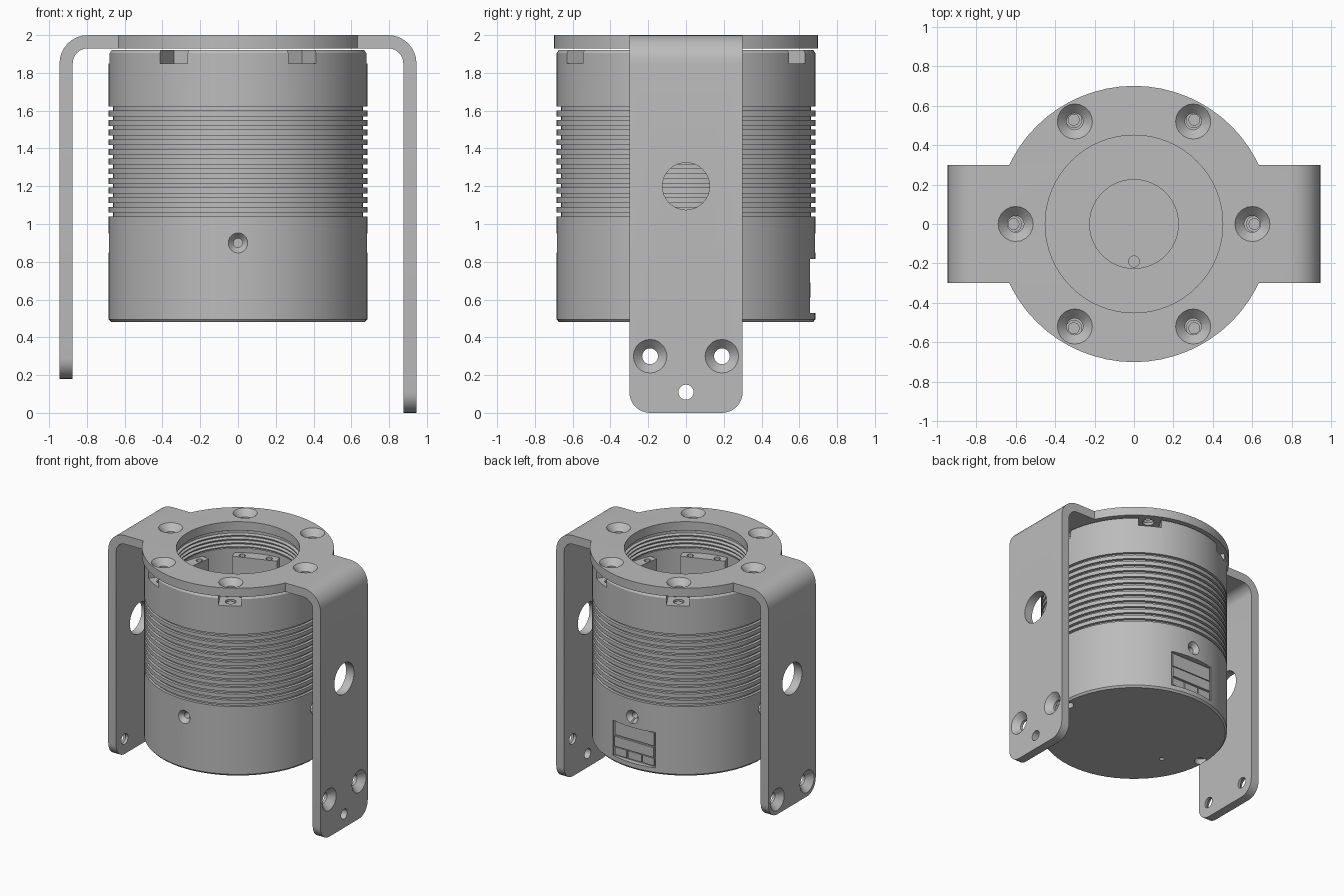
import bpy, bmesh
from math import pi, sin, cos, radians
from mathutils import Matrix, Vector

cube = bpy.data.objects.get("Cube")
if cube:
    bpy.data.objects.remove(cube, do_unlink=True)

metal = bpy.data.materials.new("plain grey metal")
metal.use_nodes = True
GREY = (0.5, 0.5, 0.5, 1)
metal.diffuse_color = GREY
metal.node_tree.nodes["Principled BSDF"].inputs["Base Color"].default_value = GREY


def make(name, bm):
    bmesh.ops.recalc_face_normals(bm, faces=bm.faces)
    mesh = bpy.data.meshes.new(name)
    bm.to_mesh(mesh)
    bm.free()
    ob = bpy.data.objects.new(name, mesh)
    bpy.context.collection.objects.link(ob)
    mesh.materials.append(metal)
    return ob


def lathe(name, profile, steps=64):
    bm = bmesh.new()
    verts = [bm.verts.new((r, 0, z)) for r, z in profile]
    edges = [bm.edges.new(p) for p in zip(verts, verts[1:])]
    bmesh.ops.spin(bm, geom=verts + edges, axis=(0, 0, 1), cent=(0, 0, 0),
                   angle=2 * pi, steps=steps)
    bmesh.ops.remove_doubles(bm, verts=bm.verts, dist=1e-4)
    return make(name, bm)


def add_box(bm, lo, hi, angle=0):
    lo, hi = Vector(lo), Vector(hi)
    size = Matrix.Diagonal((*(hi - lo), 1))
    bmesh.ops.create_cube(bm, size=1, matrix=Matrix.Rotation(angle, 4, 'Z')
                          @ Matrix.Translation((lo + hi) / 2) @ size)


def add_cone(bm, start, direction, r1, r2, depth, sides=20):
    d = Vector(direction).normalized()
    turn = d.to_track_quat('Z', 'Y').to_matrix().to_4x4()
    bmesh.ops.create_cone(bm, cap_ends=True, segments=sides, radius1=r1, radius2=r2,
                          depth=depth, matrix=Matrix.Translation(Vector(start) + d * depth / 2) @ turn)


def boolean(target, bm, operation='DIFFERENCE'):
    tool = make("cutter", bm)
    tool.hide_render = True
    mod = target.modifiers.new("cut", 'BOOLEAN')
    mod.object, mod.operation, mod.solver = tool, operation, 'EXACT'
    mod.use_self = True
    bpy.context.view_layer.objects.active = target
    bpy.ops.object.modifier_apply(modifier=mod.name)
    bpy.data.objects.remove(tool, do_unlink=True)


def smooth(ob):
    bpy.ops.object.select_all(action='DESELECT')
    ob.select_set(True)
    bpy.context.view_layer.objects.active = ob
    bpy.ops.object.shade_smooth_by_angle(angle=radians(30))


def polar(r, a, z):
    return (r * cos(a), r * sin(a), z)


SIXTHS = [k * pi / 3 for k in range(6)]
QUARTERS = [k * pi / 2 for k in range(4)]

# Finned hollow housing
R = 0.685
outer = [(0, 0.48), (0.672, 0.48), (R, 0.495)]
for k in range(12):
    z = 1.04 + k * 0.051
    outer += [(R, z), (R - 0.022, z), (R - 0.022, z + 0.02), (R, z + 0.02)]
inner = [(R, 1.905), (0.675, 1.92), (0.47, 1.92)]
for k in range(4):
    z = 1.9 - k * 0.03
    inner += [(0.47, z), (0.45, z - 0.008), (0.45, z - 0.016), (0.47, z - 0.024)]
inner += [(0.46, 1.78), (0.56, 1.77), (0.56, 0.66), (0.225, 0.66), (0.225, 0.62), (0, 0.62)]
housing = lathe("housing", outer + inner)

# Rim notches with screw holes
bm = bmesh.new()
for a in SIXTHS:
    add_box(bm, (0.53, -0.085, 1.85), (0.8, 0.085, 1.96), a)
boolean(housing, bm)
bm = bmesh.new()
for a in SIXTHS:
    add_cone(bm, polar(0.61, a, 1.87), (0, 0, -1), 0.04, 0.04, 0.1)
# Radial countersunk holes round the lower wall
for a in QUARTERS:
    out = Vector(polar(1, a, 0))
    add_cone(bm, out * 0.69 + Vector((0, 0, 0.9)), -out, 0.058, 0.024, 0.04)
# Holes in the underside
for s in (-1, 1):
    add_cone(bm, (s * 0.64, 0, 0.46), (0, 0, 1), 0.05, 0.04, 0.06)
add_cone(bm, (-0.4, -0.16, 0.46), (0, 0, 1), 0.018, 0.018, 0.06)
# Hole in the inner floor
add_cone(bm, (0, -0.19, 0.7), (0, 0, -1), 0.028, 0.028, 0.13)
boolean(housing, bm)
bm = bmesh.new()
for a in QUARTERS:
    out = Vector(polar(1, a, 0))
    add_cone(bm, out * 0.67 + Vector((0, 0, 0.9)), -out, 0.024, 0.024, 0.07)
# Flat connector pocket at the back
add_box(bm, (-0.19, 0.645, 0.53), (0.19, 0.8, 0.815))
boolean(housing, bm)
smooth(housing)

# Connector plates in the pocket
bm = bmesh.new()
add_box(bm, (-0.175, 0.64, 0.7), (0.175, 0.654, 0.805))
for x0, x1 in ((-0.175, -0.07), (-0.06, 0.06), (0.07, 0.175)):
    add_box(bm, (x0, 0.64, 0.54), (x1, 0.654, 0.6))
add_box(bm, (-0.175, 0.64, 0.61), (0.175, 0.66, 0.69))
make("connector_plates", bm)

# Inner mounting pads with holes in their tops
bm = bmesh.new()
for a in SIXTHS:
    add_box(bm, (0.47, -0.17, 0.655), (0.57, 0.17, 1.7), a + radians(50))
pads = make("inner_pads", bm)
bm = bmesh.new()
for a in SIXTHS:
    for da in (-0.2, 0.2):
        add_cone(bm, polar(0.51, a + radians(50) + da, 1.72), (0, 0, -1), 0.025, 0.025, 0.1, 12)
boolean(pads, bm)
smooth(pads)


# Bent bracket: U strip with one longer leg, joined to a round flange
def bend(side, radius):
    return [(side * (0.795 + radius * sin(t * pi / 16)), 1.85 + radius * cos(t * pi / 16))
            for t in range(9)]


LEGS = {1: 0.0, -1: 0.18}
path = bend(-1, 0.15)[::-1] + bend(1, 0.15) + [(0.945, LEGS[1]), (0.875, LEGS[1])]
path += bend(1, 0.08)[::-1] + bend(-1, 0.08) + [(-0.875, LEGS[-1]), (-0.945, LEGS[-1])]
bm = bmesh.new()
face = bm.faces.new([bm.verts.new((x, -0.3, z)) for x, z in path])
moved = bmesh.ops.extrude_face_region(bm, geom=[face])["geom"]
bmesh.ops.translate(bm, vec=(0, 0.6, 0), verts=[g for g in moved if isinstance(g, bmesh.types.BMVert)])
corners = [e for e in bm.edges
           if all(v.co.z < 0.2 for v in e.verts) and abs(e.verts[0].co.y - e.verts[1].co.y) < 0.01
           and abs(e.verts[0].co.x - e.verts[1].co.x) > 0.01]
bmesh.ops.bevel(bm, geom=corners, offset=0.11, segments=8, profile=0.5, affect='EDGES')
bracket = make("bracket", bm)
bm = bmesh.new()
add_cone(bm, (0, 0, 1.93), (0, 0, 1), 0.7, 0.7, 0.07, 64)
boolean(bracket, bm, 'UNION')

# Bracket holes: centre opening, flange screws, leg windows and leg screws
through = bmesh.new()
sinks = bmesh.new()
add_cone(through, (0, 0, 1.8), (0, 0, 1), 0.45, 0.45, 0.4, 64)
for a in SIXTHS:
    add_cone(through, polar(0.6, a, 1.9), (0, 0, 1), 0.042, 0.042, 0.2)
    add_cone(sinks, polar(0.6, a, 2.001), (0, 0, -1), 0.09, 0.042, 0.05)
for s in LEGS:
    add_cone(through, (s * 0.8, 0, 1.2), (s, 0, 0), 0.125, 0.125, 0.3, 32)
    for y in (-0.19, 0.19):
        add_cone(through, (s * 0.8, y, 0.3), (s, 0, 0), 0.042, 0.042, 0.3)
        add_cone(sinks, (s * 0.946, y, 0.3), (-s, 0, 0), 0.09, 0.042, 0.05)
add_cone(through, (0.8, 0, 0.11), (1, 0, 0), 0.04, 0.04, 0.3)
boolean(bracket, through)
boolean(bracket, sinks)
smooth(bracket)

# Screws standing in the rim holes
bm = bmesh.new()
for a in SIXTHS:
    add_cone(bm, polar(0.61, a, 1.78), (0, 0, 1), 0.03, 0.03, 0.06, 12)
screws = make("rim_screws", bm)
smooth(screws)
